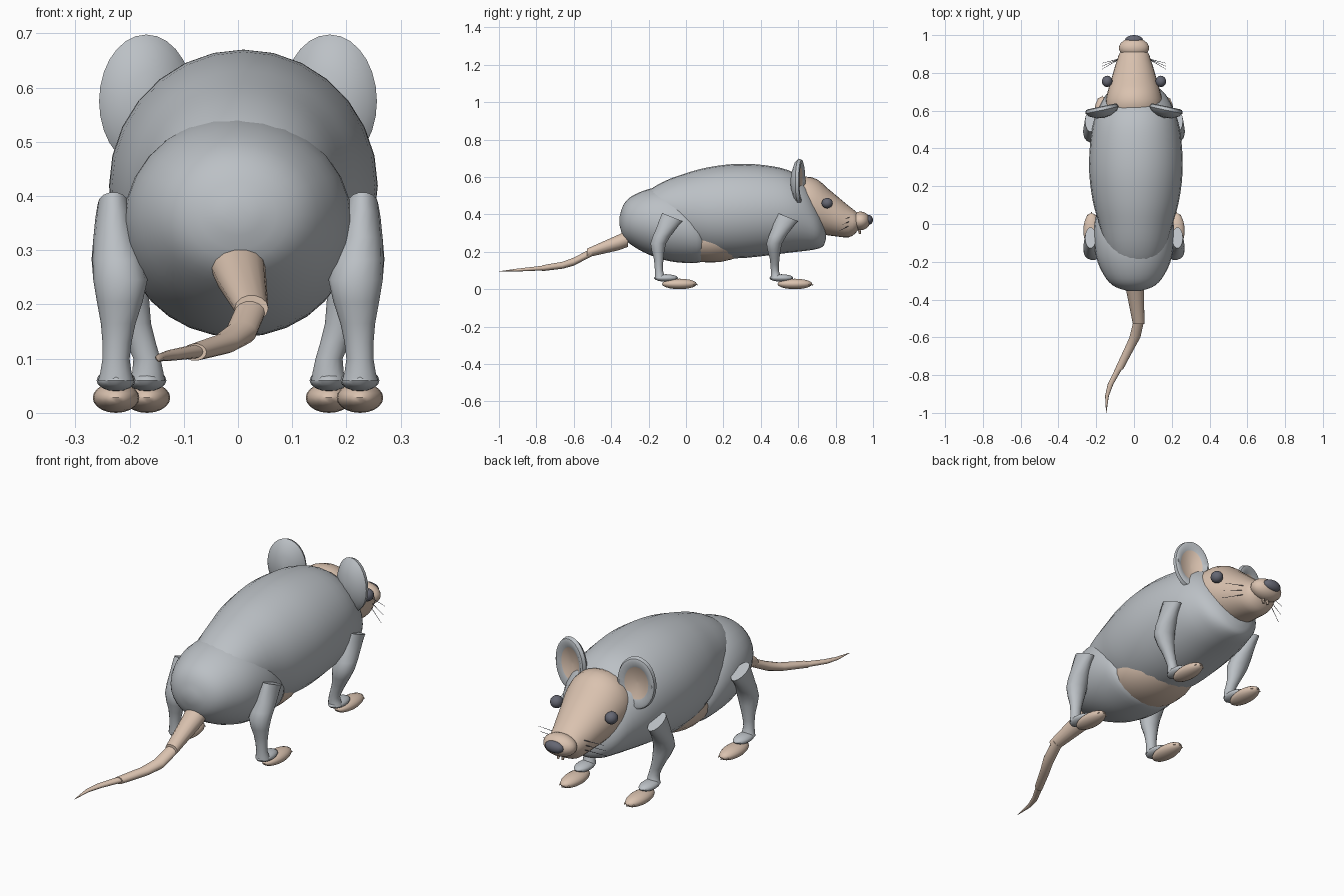
import bpy, bmesh, math
from mathutils import Vector, Matrix

if "Cube" in bpy.data.objects:
    bpy.data.objects.remove(bpy.data.objects["Cube"])


def material(name, rgb):
    m = bpy.data.materials.new(name)
    m.use_nodes = True
    col = (*rgb, 1)
    m.diffuse_color = col
    m.node_tree.nodes["Principled BSDF"].inputs["Base Color"].default_value = col
    return m


FUR = material("grey fur", (0.50, 0.53, 0.56))
SKIN = material("tan skin", (0.70, 0.54, 0.43))
DARK = material("dark slate", (0.13, 0.135, 0.17))


def finish(name, bm, mats, angle=50):
    bmesh.ops.recalc_face_normals(bm, faces=bm.faces)
    me = bpy.data.meshes.new(name)
    bm.to_mesh(me)
    bm.free()
    for m in mats:
        me.materials.append(m)
    ob = bpy.data.objects.new(name, me)
    bpy.context.collection.objects.link(ob)
    bpy.ops.object.select_all(action="DESELECT")
    ob.select_set(True)
    bpy.context.view_layer.objects.active = ob
    bpy.ops.object.shade_smooth_by_angle(angle=math.radians(angle))
    return ob


def smooth_rows(rows, steps):
    """Catmull-Rom interpolation between section rows."""
    out = []
    for i in range(len(rows) - 1):
        quad = [rows[max(i - 1, 0)], rows[i], rows[i + 1], rows[min(i + 2, len(rows) - 1)]]
        for s in range(steps):
            t = s / steps
            out.append([0.5 * (2 * b + (c - a) * t + (2 * a - 5 * b + 4 * c - d) * t * t
                               + (3 * b - a - 3 * c + d) * t ** 3) for a, b, c, d in zip(*quad)])
    return out + [rows[-1]]


def loft(name, rows, mats, axis="y", steps=1, n=28, second_from=None, angle=50):
    """Elliptic rings (x, y, z, radius x, other radius) joined along an axis."""
    bm = bmesh.new()
    rings = []
    for x, y, z, rx, ro in smooth_rows(rows, steps):
        ring = []
        for k in range(n):
            a = math.tau * k / n
            c, s = rx * math.cos(a), ro * math.sin(a)
            ring.append(bm.verts.new((x + c, y, z + s) if axis == "y" else (x + c, y + s, z)))
        rings.append(ring)
    for i, (p, q) in enumerate(zip(rings, rings[1:])):
        for k in range(n):
            f = bm.faces.new((p[k], p[k - 1], q[k - 1], q[k]))
            f.material_index = int(second_from is not None and i >= second_from)
    bm.faces.new(rings[0])
    bm.faces.new(rings[-1]).material_index = int(second_from is not None)
    return finish(name, bm, mats, angle)


def profile(x, table):
    """Turn (y, top, bottom, half width) into loft rows."""
    return [(x, y, (t + b) / 2, w, (t - b) / 2) for y, t, b, w in table]


def ellipsoid(name, centre, radii, mat, n=24):
    bm = bmesh.new()
    bmesh.ops.create_uvsphere(bm, u_segments=n, v_segments=n // 2, radius=1,
                              matrix=Matrix.Translation(centre) @ Matrix.Diagonal((*radii, 1)))
    return finish(name, bm, [mat])


def rod(name, a, b, r1, r2, mat, n=6):
    a, b = Vector(a), Vector(b)
    turn = (b - a).to_track_quat("Z", "Y").to_matrix().to_4x4()
    bm = bmesh.new()
    bmesh.ops.create_cone(bm, cap_ends=True, segments=n, radius1=r1, radius2=r2,
                          depth=(b - a).length, matrix=Matrix.Translation((a + b) / 2) @ turn)
    return finish(name, bm, [mat])


# Trunk, rump and belly
loft("body", profile(0.01, [
    (-0.27, 0.43, 0.40, 0.02), (-0.22, 0.51, 0.33, 0.11), (-0.12, 0.575, 0.28, 0.16),
    (0, 0.62, 0.22, 0.195), (0.12, 0.652, 0.175, 0.228), (0.27, 0.67, 0.165, 0.247),
    (0.42, 0.663, 0.178, 0.243), (0.55, 0.635, 0.195, 0.222), (0.64, 0.575, 0.205, 0.185),
    (0.70, 0.47, 0.215, 0.145), (0.735, 0.385, 0.232, 0.09), (0.748, 0.32, 0.27, 0.03)]),
    [FUR], steps=3)
loft("rump", profile(0, [
    (-0.356, 0.385, 0.345, 0.025), (-0.335, 0.45, 0.28, 0.095), (-0.29, 0.497, 0.235, 0.147),
    (-0.20, 0.535, 0.185, 0.193), (-0.10, 0.547, 0.152, 0.211), (0, 0.515, 0.14, 0.21),
    (0.08, 0.435, 0.145, 0.185), (0.12, 0.34, 0.18, 0.12)]), [FUR], steps=3)
ellipsoid("belly", (0, 0.13, 0.27), (0.18, 0.23, 0.128), SKIN)

# Head, muzzle and nose
loft("head", profile(0, [
    (0.56, 0.57, 0.36, 0.13), (0.63, 0.602, 0.32, 0.15), (0.70, 0.588, 0.297, 0.14),
    (0.76, 0.537, 0.288, 0.122), (0.82, 0.487, 0.28, 0.105), (0.87, 0.445, 0.277, 0.089),
    (0.905, 0.418, 0.298, 0.076), (0.93, 0.39, 0.33, 0.05)]), [SKIN], steps=2)
ellipsoid("muzzle", (0, 0.932, 0.365), (0.08, 0.053, 0.05), SKIN)
ellipsoid("nose", (0, 0.975, 0.37), (0.047, 0.025, 0.027), DARK, 16)
for side, label in ((1, "left"), (-1, "right")):
    rod(f"{label}_tooth", (side * 0.012, 0.925, 0.325), (side * 0.012, 0.93, 0.295),
        0.009, 0.005, SKIN)
    ellipsoid(f"{label}_eye", (side * 0.142, 0.755, 0.46), (0.028, 0.03, 0.028), DARK, 16)

    # Cupped ear with a tan hollow
    cup = [(-0.036, 0.05), (-0.03, 0.45), (-0.012, 0.85), (0.006, 1), (0.022, 0.95),
           (0.026, 0.85), (0.016, 0.62), (0.006, 0.35), (0.002, 0.05)]
    ear = loft(f"{label}_ear", [(0, y, 0, 0.089 * s, 0.123 * s) for y, s in cup],
               [FUR, SKIN], second_from=6)
    ear.location = (side * 0.168, 0.597, 0.575)
    ear.rotation_euler.z = -side * math.radians(12)

    # Whiskers
    for i in range(3):
        z = 0.385 - 0.022 * i
        rod(f"{label}_whisker_{i + 1}", (side * 0.075, 0.875, z),
            (side * 0.17, 0.835 + 0.016 * (1 - i), z - 0.02 + 0.01 * (1 - i)),
            0.0018, 0.0008, DARK, 4)

    # Legs: hip or shoulder, joint, shin, ankle
    for part, hip_y, joint_y, joint_x, foot_x, foot_y in (
            ("hind", -0.073, -0.148, 0.217, 0.225, -0.035),
            ("front", 0.545, 0.472, 0.217, 0.168, 0.582)):
        mid = (joint_x + foot_x) / 2
        leg = loft(f"{label}_{part}_leg", [
            (side * 0.23, hip_y, 0.385, 0.029, 0.056),
            (side * 0.227, hip_y - 0.035, 0.32, 0.04, 0.052),
            (side * joint_x, joint_y, 0.245, 0.05, 0.043),
            (side * mid, joint_y + 0.002, 0.165, 0.032, 0.027),
            (side * foot_x, joint_y + 0.003, 0.10, 0.025, 0.022),
            (side * foot_x, joint_y + 0.01, 0.06, 0.033, 0.03)], [FUR], "z", 2, 14)
        for v in leg.data.vertices:  # slant the cut top toward the front
            if v.co.z > 0.31:
                v.co.z -= (v.co.y - hip_y) * 0.4 * (v.co.z - 0.31) / 0.075
        name = f"{label}_{part}"
        ellipsoid(f"{name}_ankle", (side * foot_x, foot_y - 0.072, 0.06),
                  (0.036, 0.064, 0.02), FUR, 16)
        ellipsoid(f"{name}_foot", (side * foot_x, foot_y, 0.028), (0.043, 0.093, 0.028), SKIN, 20)
        for i in (-1, 0, 1):
            x = side * foot_x + i * 0.022
            tip = foot_y + 0.098 - 0.014 * abs(i)
            rod(f"{name}_claw_{i + 2}", (x, tip - 0.035, 0.036), (x, tip, 0.022), 0.009, 0.002, SKIN)

# Tail in tapering segments that step down at each joint
segments = [
    [(0, -0.31, 0.272, 0.05, 0.047), (0.006, -0.36, 0.25, 0.046, 0.043),
     (0.025, -0.53, 0.193, 0.031, 0.024)],
    [(0.027, -0.505, 0.197, 0.028, 0.022), (0.005, -0.60, 0.147, 0.029, 0.022),
     (-0.025, -0.66, 0.128, 0.026, 0.019), (-0.08, -0.77, 0.112, 0.022, 0.016)],
    [(-0.075, -0.755, 0.114, 0.019, 0.013), (-0.125, -0.85, 0.106, 0.015, 0.010),
     (-0.143, -0.91, 0.102, 0.010, 0.007), (-0.147, -1, 0.095, 0.001, 0.001)]]
for i, rows in enumerate(segments):
    loft(f"tail_segment_{i + 1}", rows, [SKIN], n=14)
